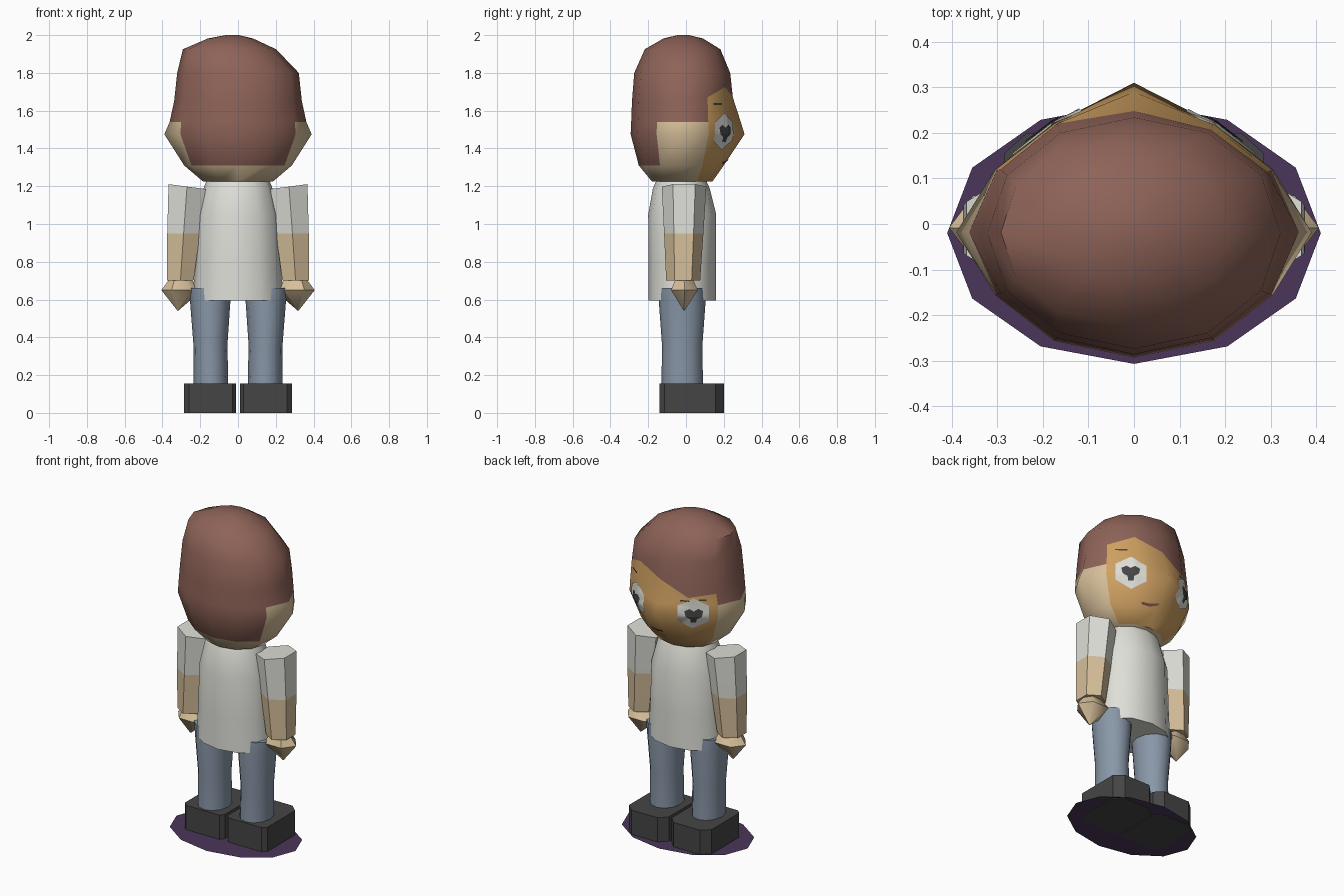
import bpy, bmesh, math
from mathutils import Vector
from mathutils.bvhtree import BVHTree

if "Cube" in bpy.data.objects:
    bpy.data.objects.remove(bpy.data.objects["Cube"])


def colour(name, r, g, b):
    m = bpy.data.materials.new(name)
    m.diffuse_color = (r, g, b, 1)
    m.use_nodes = True
    m.node_tree.nodes["Principled BSDF"].inputs["Base Color"].default_value = m.diffuse_color
    return m


HAIR = colour("brown_hair", 0.27, 0.125, 0.097)
FACE = colour("orange_face", 0.62, 0.35, 0.12)
SKIN = colour("tan_skin", 0.67, 0.52, 0.32)
WHITE = colour("off_white", 0.74, 0.74, 0.69)
JEANS = colour("denim_blue", 0.25, 0.31, 0.39)
DARK = colour("charcoal", 0.06, 0.06, 0.06)
PURPLE = colour("dark_purple", 0.07, 0.037, 0.10)
LIP = colour("dull_red", 0.22, 0.08, 0.07)


def finish(name, bm, mats, angle=35, closed=True):
    if closed:
        bmesh.ops.recalc_face_normals(bm, faces=bm.faces)
    me = bpy.data.meshes.new(name)
    bm.to_mesh(me)
    bm.free()
    for m in mats:
        me.materials.append(m)
    ob = bpy.data.objects.new(name, me)
    bpy.context.collection.objects.link(ob)
    bpy.ops.object.select_all(action='DESELECT')
    ob.select_set(True)
    bpy.context.view_layer.objects.active = ob
    bpy.ops.object.shade_smooth_by_angle(angle=math.radians(angle))
    return ob


def ring(cx, cy, z, rx, ry, n=12, turn=0.0):
    return [Vector((cx + rx * math.cos(turn + math.tau * i / n),
                    cy + ry * math.sin(turn + math.tau * i / n), z)) for i in range(n)]


def loft(name, rings, mats, rule=lambda row, col: 0, angle=35):
    """Skin a stack of point rings, cap both ends, colour by row and column."""
    bm = bmesh.new()
    vs = [[bm.verts.new(p) for p in r] for r in rings]
    n = len(rings[0])
    for j in range(len(vs) - 1):
        for i in range(n):
            k = (i + 1) % n
            f = bm.faces.new((vs[j][i], vs[j][k], vs[j + 1][k], vs[j + 1][i]))
            f.material_index = rule(j, i)
    bm.faces.new(vs[0][::-1]).material_index = rule(0, 0)
    bm.faces.new(vs[-1]).material_index = rule(len(vs) - 2, 0)
    return finish(name, bm, mats, angle)


# Head: twelve columns, face looks toward +y
head_rings = [ring(cx, cy, z, rx, ry) for cx, cy, z, rx, ry in (
    (0, -.02, 1.225, .185, .16), (0, -.025, 1.31, .285, .225),
    (0, -.018, 1.475, .352, .275), (0, -.018, 1.54, .348, .272),
    (0, -.018, 1.65, .338, .268), (0, -.02, 1.80, .322, .254),
    (-.045, -.018, 1.925, .247, .2), (-.04, -.015, 1.982, .12, .105),
    (-.03, -.015, 2.0, .035, .03))]
# cheeks and nose stick out, hairline slants across the forehead
for row, cheek, nose in ((2, .39, .31), (3, .362, .29)):
    head_rings[row][0].x, head_rings[row][6].x = cheek, -cheek
    head_rings[row][3].y = nose
for col, z in ((1, 1.67), (2, 1.725), (3, 1.67), (4, 1.59), (5, 1.61)):
    head_rings[4][col].z = z
    head_rings[4][col].y -= (z - 1.65) * .1


def head_colour(row, col):
    if 1 <= col <= 4:                       # face columns
        return 1 if row < 4 else 0
    if 7 <= col <= 10:                      # back of the head
        return 2 if row < 1 else 0
    return 2 if row < 3 else 0              # sides


head = loft("head", head_rings, [HAIR, FACE, SKIN], head_colour, 50)
for f in head.data.polygons:                # underside is skin
    if f.normal.z < -.95:
        f.material_index = 2

hb = bmesh.new()
hb.from_mesh(head.data)
tree = BVHTree.FromBMesh(hb)


def decal(name, outline, centre, facing, mat, lift, rows=8, split=5):
    """Lay a flat outline onto the head surface as a thin plate."""
    c, d = Vector(centre), Vector(facing).normalized()
    u = Vector((0, 0, 1)).cross(d).normalized()
    pts = []
    for i, a in enumerate(outline):
        b = outline[(i + 1) % len(outline)]
        pts += [(a[0] + (b[0] - a[0]) * t / split, a[1] + (b[1] - a[1]) * t / split)
                for t in range(split)]
    bm = bmesh.new()

    def place(x, z):
        start = c + u * x + Vector((0, 0, z)) + d * .5
        hit = tree.ray_cast(start, -d)[0]
        return bm.verts.new((hit or start - d * .5) + d * lift)

    mid = place(0, 0)
    grid = [[place(x * r / rows, z * r / rows) for x, z in pts] for r in range(1, rows + 1)]
    for i in range(len(pts)):
        k = (i + 1) % len(pts)
        bm.faces.new((mid, grid[0][i], grid[0][k]))
        for a, b in zip(grid, grid[1:]):
            bm.faces.new((a[i], b[i], b[k], a[k]))
    finish(name, bm, [mat], 50, False)


# Eyes, pupils, brows and mouth
hexagon = [(.1 * math.sin(-math.tau * i / 6), .098 * math.cos(math.tau * i / 6)) for i in range(6)]
heart = [(0, .03), (-.025, .045), (-.052, .03), (-.045, -.005), (-.018, -.02), (-.015, -.045),
         (.015, -.045), (.018, -.02), (.045, -.005), (.052, .03), (.025, .045)]
bar = [(.035, .005), (-.035, .005), (-.035, -.004), (.035, -.004)]
for s, side in ((1, "right"), (-1, "left")):
    look = (s * .72, .69, 0)
    decal(side + "_eye", hexagon, (s * .19, .2, 1.49), look, WHITE, .005)
    decal(side + "_pupil", heart, (s * .19, .2, 1.48), look, DARK, .009)
decal("right_brow", bar, (.235, .17, 1.635), (.7, .7, 0), DARK, .004)
decal("left_brow", bar, (-.14, .2, 1.57), (-.6, .8, 0), DARK, .004)
decal("left_brow_end", [(x * .6, z) for x, z in bar], (-.235, .17, 1.575), (-.7, .7, 0), DARK, .004)
decal("mouth", [(.055, .02), (0, .008), (-.055, .006), (-.05, -.006), (0, -.006), (.05, .01)],
      (.05, .2, 1.325), (.45, .9, 0), LIP, .004)
hb.free()

# Shirt body
loft("shirt", [ring(0, -.02, .595, .24, .178), ring(0, -.02, .8, .228, .178),
               ring(0, -.02, 1.05, .217, .18), ring(0, -.025, 1.19, .182, .15),
               ring(0, -.025, 1.235, .165, .13)], [WHITE], angle=45)

for s, side in ((1, "right"), (-1, "left")):
    # Arm: six-sided, sleeve above and skin below
    t = math.pi / 6
    top = ring(s * .27, -.01, 1.198, .113, .118, 6, t)
    for p in top:
        p.z += (abs(p.x) - .27) * .13
    loft(side + "_arm", [ring(s * .305, -.015, .70, .081, .09, 6, t),
                         ring(s * .288, -.012, .95, .1, .104, 6, t), top],
         [SKIN, WHITE], lambda row, col: row, 50)

    # Hand: pointed at the bottom
    loft(side + "_hand", [ring(s * .318, -.01, .543, .004, .004, 6),
                          ring(s * .298, -.008, .65, .108, .082, 6),
                          ring(s * .308, -.01, .715, .05, .05, 6)], [SKIN], angle=50)

    # Leg with a flared hip
    loft(side + "_leg", [ring(s * .143, -.02, .12, .092, .11),
                         ring(s * .146, -.02, .36, .09, .107),
                         ring(s * .147, -.02, .58, .106, .123),
                         ring(s * .147, -.02, .66, .116, .117)], [JEANS], angle=45)

    # Boot: block with clipped corners
    foot = [(.03, -.14), (.26, -.14), (.285, -.115), (.285, .155),
            (.235, .2), (.055, .2), (.01, .155), (.01, -.115)]
    loft(side + "_boot", [[Vector((s * x, y, z)) for x, y in foot] for z in (0, .155)],
         [DARK], angle=20)

# Flat disc under the feet
bm = bmesh.new()
bm.faces.new([bm.verts.new(p) for p in ring(0, -.02, .004, .41, .287)])
finish("ground_disc", bm, [PURPLE], closed=False)
